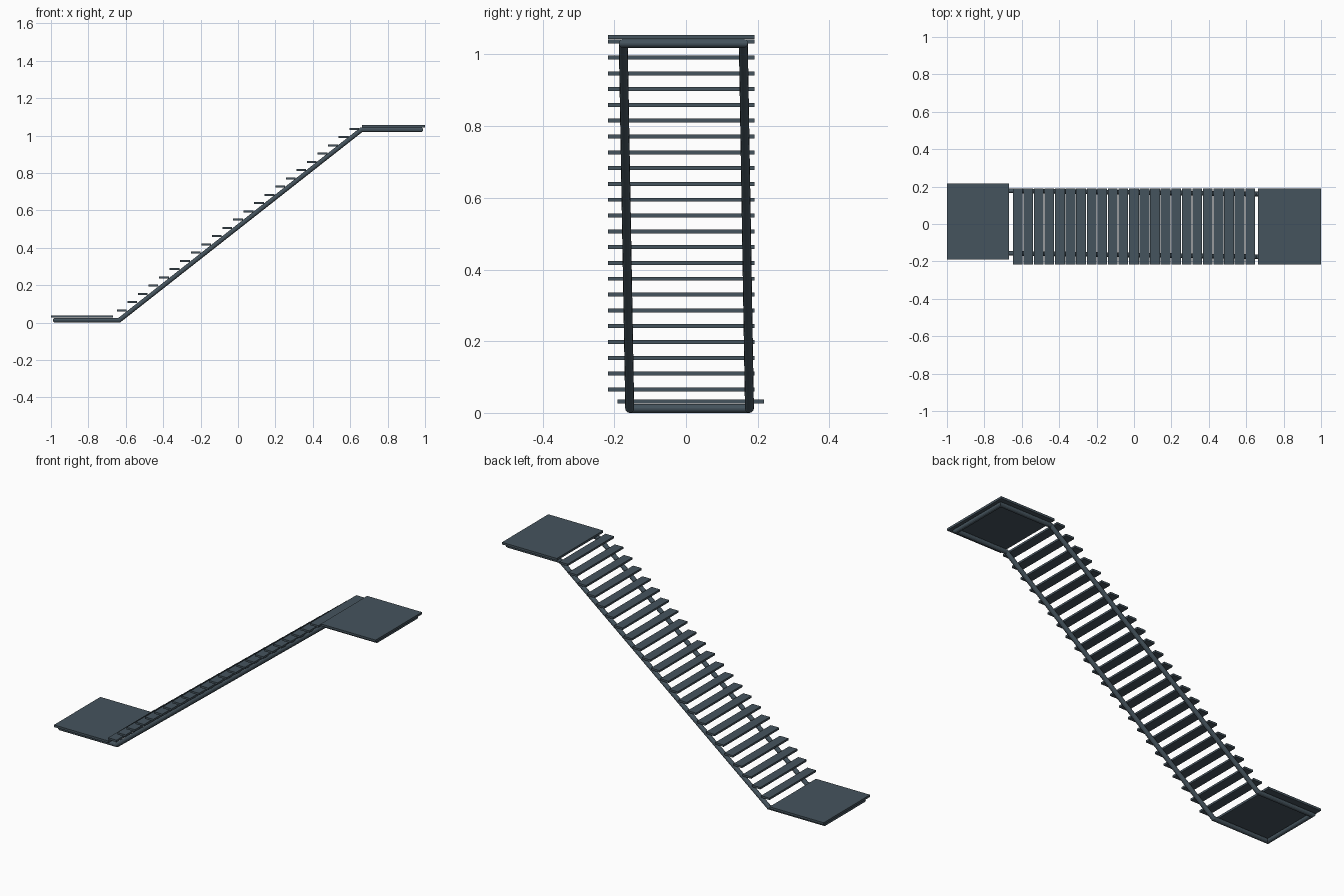
import bpy, bmesh, math
from mathutils import Vector

if "Cube" in bpy.data.objects:
    bpy.data.objects.remove(bpy.data.objects["Cube"])

steel = bpy.data.materials.new("slate_steel")
steel.diffuse_color = (0.06, 0.088, 0.11, 1)
steel.use_nodes = True
steel.node_tree.nodes["Principled BSDF"].inputs["Base Color"].default_value = steel.diffuse_color


def finish(name, bm):
    bmesh.ops.recalc_face_normals(bm, faces=bm.faces)
    mesh = bpy.data.meshes.new(name)
    bm.to_mesh(mesh)
    bm.free()
    mesh.materials.append(steel)
    obj = bpy.data.objects.new(name, mesh)
    bpy.context.collection.objects.link(obj)
    return obj


def box(name, x0, x1, y0, y1, z0, z1):
    bm = bmesh.new()
    bmesh.ops.create_cube(bm, size=1)
    for v in bm.verts:
        v.co = Vector(((x0 + x1) / 2 + v.co.x * (x1 - x0),
                       (y0 + y1) / 2 + v.co.y * (y1 - y0),
                       (z0 + z1) / 2 + v.co.z * (z1 - z0)))
    return finish(name, bm)


def mitred_loop(name, points, radius, sides):
    """Closed tube of constant thickness with mitred corners."""
    pts = [Vector(p) for p in points]
    n = len(pts)
    dirs = [(pts[(i + 1) % n] - pts[i]).normalized() for i in range(n)]
    planes = [(dirs[i - 1] + dirs[i]).normalized() for i in range(n)]

    def project(p, d, i):
        return p + d * ((pts[i] - p).dot(planes[i]) / d.dot(planes[i]))

    side = dirs[0].cross(Vector((0, 0, 1))).normalized()
    up = side.cross(dirs[0])
    angles = [2 * math.pi * k / sides for k in range(sides)]
    ring = [project(pts[0] + radius * (side * math.cos(a) + up * math.sin(a)), dirs[0], 0)
            for a in angles]
    bm = bmesh.new()
    rings = []
    for i in range(n):
        if i:
            ring = [project(p, dirs[i - 1], i) for p in ring]
        rings.append([bm.verts.new(p) for p in ring])
    for i in range(n):
        a, b = rings[i], rings[(i + 1) % n]
        for k in range(sides):
            m = (k + 1) % sides
            bm.faces.new((a[k], a[m], b[m], b[k]))
    obj = finish(name, bm)
    for poly in obj.data.polygons:
        poly.use_smooth = False
    return obj


# Tubular frame: one loop under both landings and along both stringers
R = 0.0125
LOW_Z, TOP_Z = 0.0125, 1.031
mitred_loop("tube_frame", [
    (-0.977, -0.157, LOW_Z), (-0.635, -0.157, LOW_Z),
    (0.66, -0.175, TOP_Z), (0.977, -0.175, TOP_Z),
    (0.977, 0.160, TOP_Z), (0.66, 0.160, TOP_Z),
    (-0.635, 0.177, LOW_Z), (-0.977, 0.177, LOW_Z)], R, 12)

# Landings
box("lower_landing", -1.0, -0.667, -0.191, 0.217, 0.026, 0.038)
box("upper_landing", 0.662, 1.0, -0.217, 0.191, 1.043, 1.055)

# Treads
COUNT = 23
for i in range(COUNT):
    x = -0.648 + i * 0.0565
    z = 0.0655 + i * 0.0441
    box(f"tread_{i + 1:02d}", x, x + 0.052, -0.217, 0.191, z - 0.0055, z + 0.0055)
